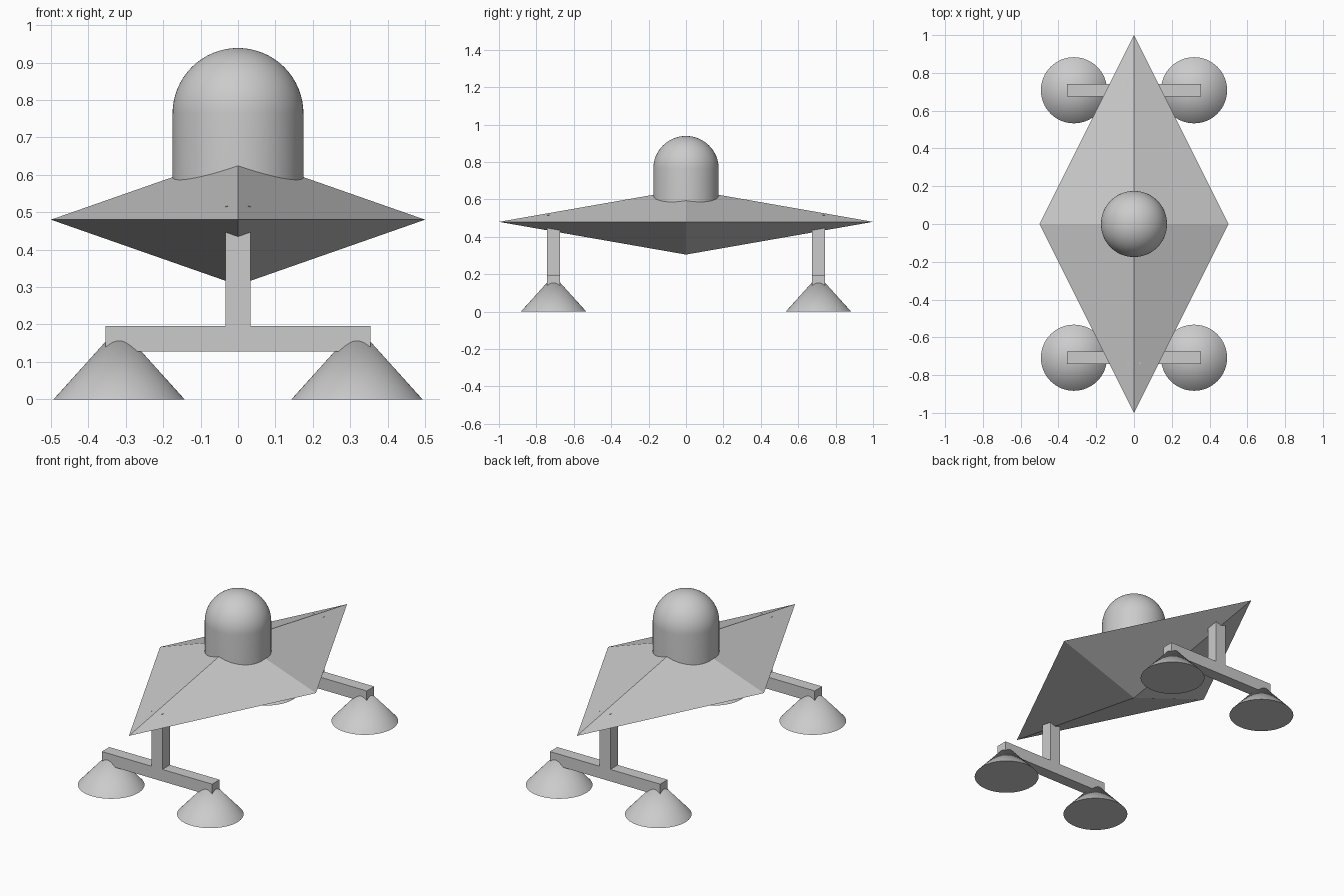
import bpy, bmesh, math
from mathutils import Matrix, Vector

if "Cube" in bpy.data.objects:
    bpy.data.objects.remove(bpy.data.objects["Cube"])

grey = bpy.data.materials.new("plain grey")
grey.diffuse_color = (0.6, 0.6, 0.6, 1)
grey.use_nodes = True
grey.node_tree.nodes["Principled BSDF"].inputs["Base Color"].default_value = grey.diffuse_color


def finish(name, bm, smooth=False):
    bmesh.ops.recalc_face_normals(bm, faces=bm.faces)
    mesh = bpy.data.meshes.new(name)
    bm.to_mesh(mesh)
    bm.free()
    mesh.materials.append(grey)
    obj = bpy.data.objects.new(name, mesh)
    bpy.context.collection.objects.link(obj)
    if smooth:
        bpy.ops.object.select_all(action='DESELECT')
        obj.select_set(True)
        bpy.context.view_layer.objects.active = obj
        bpy.ops.object.shade_smooth_by_angle(angle=math.radians(35))
    return obj


def box(name, x, y, z0, z1, half_x, half_y):
    bm = bmesh.new()
    size = Matrix.Diagonal((2 * half_x, 2 * half_y, z1 - z0, 1))
    bmesh.ops.create_cube(bm, size=1, matrix=Matrix.Translation((x, y, (z0 + z1) / 2)) @ size)
    return finish(name, bm)


def lathe(name, x, y, profile, steps=64):
    bm = bmesh.new()
    verts = [bm.verts.new((x + r, y, z)) for r, z in profile]
    edges = [bm.edges.new(pair) for pair in zip(verts, verts[1:])]
    bmesh.ops.spin(bm, geom=verts + edges, cent=(x, y, 0), axis=(0, 0, 1),
                   angle=2 * math.pi, steps=steps)
    bmesh.ops.remove_doubles(bm, verts=bm.verts, dist=1e-5)
    return finish(name, bm, smooth=True)


# Hull: flat diamond with a peak above and below
bm = bmesh.new()
rim = [bm.verts.new((x, y, 0.48)) for x, y in ((0.5, 0), (0, 1), (-0.5, 0), (0, -1))]
for z in (0.655, 0.305):
    peak = bm.verts.new((0, 0, z))
    for i in range(4):
        bm.faces.new((rim[i], rim[(i + 1) % 4], peak))
finish("hull", bm)

# Dome: short cylinder with a round cap, sunk into the hull
R = 0.175
arc = [(R * math.cos(a), 0.764 + R * math.sin(a))
       for a in (math.pi / 2 * i / 16 for i in range(16))]
lathe("dome", 0, 0, [(0, 0.5), (R, 0.5)] + arc + [(0, 0.764 + R)])

# Landing gear: post, crossbar and two cone feet at each end
for end, sy in (("front", -1), ("back", 1)):
    y = sy * 0.708
    box(end + "_post", 0, y, 0.19, 0.516, 0.034, 0.034)
    box(end + "_crossbar", 0, y, 0.127, 0.196, 0.354, 0.034)
    for side, sx in (("left", -1), ("right", 1)):
        lathe(f"{end}_{side}_foot", sx * 0.318, y, [(0, 0), (0.175, 0), (0, 0.194)])
